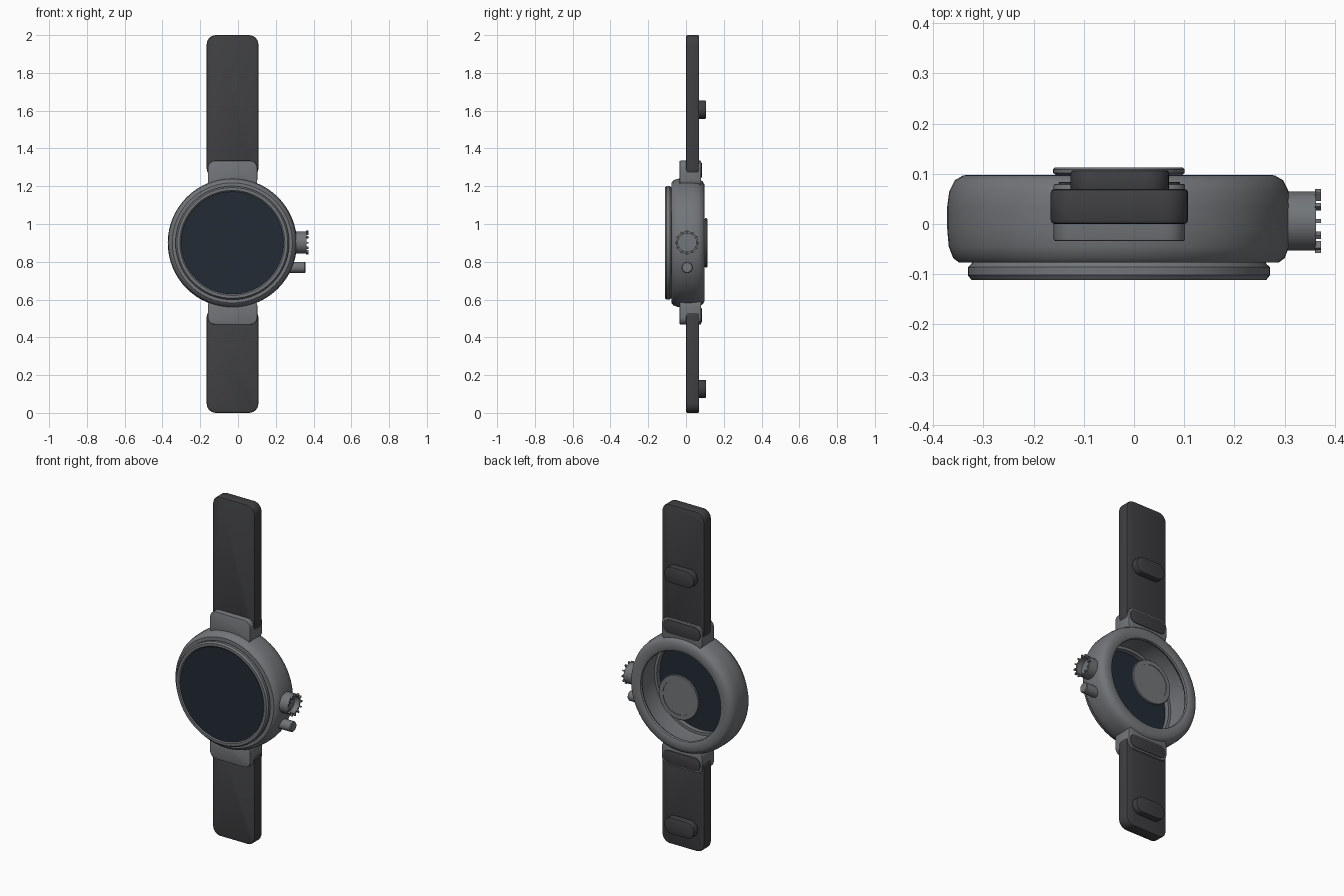
import bpy, bmesh, math
from mathutils import Matrix, Vector

if "Cube" in bpy.data.objects:
    bpy.data.objects.remove(bpy.data.objects["Cube"])

CX, CZ = -0.03, 0.9   # centre of the round case


def material(name, rgb):
    m = bpy.data.materials.new(name)
    m.diffuse_color = (*rgb, 1)
    m.use_nodes = True
    m.node_tree.nodes["Principled BSDF"].inputs["Base Color"].default_value = m.diffuse_color
    return m


METAL = material("metal", (0.17, 0.18, 0.19))
RUBBER = material("rubber", (0.05, 0.051, 0.055))
GLASS = material("glass", (0.016, 0.024, 0.035))


def finish(name, bm, mat, angle=35):
    bmesh.ops.recalc_face_normals(bm, faces=bm.faces)
    me = bpy.data.meshes.new(name)
    bm.to_mesh(me)
    bm.free()
    me.materials.append(mat)
    ob = bpy.data.objects.new(name, me)
    bpy.context.collection.objects.link(ob)
    bpy.ops.object.select_all(action='DESELECT')
    ob.select_set(True)
    bpy.context.view_layer.objects.active = ob
    bpy.ops.object.shade_smooth_by_angle(angle=math.radians(angle))
    return ob


def lathe(name, profile, origin, axis, mat, closed=False, steps=64):
    """Revolve (radius, height) points about an axis through origin."""
    bm = bmesh.new()
    vs = [bm.verts.new((r, 0, h)) for r, h in profile]
    pairs = list(zip(vs, vs[1:])) + ([(vs[-1], vs[0])] if closed else [])
    edges = [bm.edges.new(p) for p in pairs]
    bmesh.ops.spin(bm, geom=vs + edges, cent=(0, 0, 0), axis=(0, 0, 1),
                   angle=math.tau, steps=steps, use_duplicate=False)
    bmesh.ops.remove_doubles(bm, verts=bm.verts, dist=1e-5)
    rot = Vector((0, 0, 1)).rotation_difference(Vector(axis)).to_matrix().to_4x4()
    bm.transform(Matrix.Translation(origin) @ rot)
    return finish(name, bm, mat)


def slab(name, x, y, z, radius, bevel, mat):
    """Rounded rectangle in the XZ plane, extruded along Y with softened rims."""
    bm = bmesh.new()
    pts = []
    corners = [(x[1], z[1], 1, 1), (x[0], z[1], -1, 1), (x[0], z[0], -1, -1), (x[1], z[0], 1, -1)]
    for k, (px, pz, sx, sz) in enumerate(corners):
        for i in range(7):
            a = math.radians(90 * k + 15 * i)
            pts.append((px - sx * radius + radius * math.cos(a), y[0],
                        pz - sz * radius + radius * math.sin(a)))
    face = bm.faces.new([bm.verts.new(p) for p in pts])
    ext = bmesh.ops.extrude_face_region(bm, geom=[face])
    bmesh.ops.translate(bm, vec=(0, y[1] - y[0], 0),
                        verts=[g for g in ext['geom'] if isinstance(g, bmesh.types.BMVert)])
    if bevel:
        rims = [e for e in bm.edges if abs(e.verts[0].co.y - e.verts[1].co.y) < 1e-6]
        bmesh.ops.bevel(bm, geom=rims, offset=bevel, segments=2, profile=0.5, affect='EDGES')
    return finish(name, bm, mat)


# case: hollow rounded ring, open at the back
lathe("case", [(0.285, -0.077), (0.318, -0.077), (0.330, -0.068), (0.339, -0.045), (0.342, -0.01),
               (0.342, 0.035), (0.338, 0.065), (0.327, 0.087), (0.310, 0.097), (0.275, 0.098),
               (0.262, 0.093), (0.258, 0.083), (0.265, 0.07), (0.285, 0.05), (0.29, 0.0)],
      (CX, 0, CZ), (0, 1, 0), METAL, closed=True)

# bezel ring and screen
lathe("bezel", [(0.27, -0.07), (0.29, -0.07), (0.294, -0.08), (0.301, -0.086), (0.301, -0.102),
                (0.293, -0.112), (0.278, -0.112), (0.27, -0.105)],
      (CX, 0, CZ), (0, 1, 0), METAL, closed=True)
lathe("screen", [(0, -0.108), (0.2715, -0.108), (0.2715, -0.098), (0, -0.098)],
      (CX, 0, CZ), (0, 1, 0), GLASS)

# rear sensor: disc inside a raised ring
lathe("sensor_ring", [(0.102, 0.098), (0.126, 0.098), (0.131, 0.102), (0.131, 0.109),
                      (0.127, 0.113), (0.102, 0.113)], (CX, 0, CZ), (0, 1, 0), METAL, closed=True)
lathe("sensor_disc", [(0, 0.098), (0.103, 0.098), (0.103, 0.110), (0, 0.110)],
      (CX, 0, CZ), (0, 1, 0), METAL)

# straps, lugs and studs, above and below the case
for side, strap_z, lug_z, cap_z, stud_z in (
        ("upper", (1.245, 2.0), (1.195, 1.335), (1.245, 1.325), 1.605),
        ("lower", (0.0, 0.555), (0.468, 0.605), (0.478, 0.555), 0.127)):
    slab(side + "_strap", (-0.166, 0.108), (0.0, 0.07), strap_z, 0.05, 0.008, RUBBER)
    slab(side + "_lug", (-0.16, 0.102), (-0.034, 0.08), lug_z, 0.038, 0.004, METAL)
    slab(side + "_lug_cap", (-0.15, 0.092), (0.07, 0.084), cap_z, 0.034, 0.003, RUBBER)
    slab(side + "_stud", (-0.126, 0.07), (0.06, 0.107), (stud_z - 0.048, stud_z + 0.048),
         0.047, 0.006, RUBBER)

# crown: open cup with teeth round its rim
CROWN = Vector((0, 0.006, 0.902))
lathe("crown", [(0, 0.29), (0.059, 0.29), (0.059, 0.362), (0.049, 0.362), (0.049, 0.33), (0, 0.33)],
      CROWN, (1, 0, 0), METAL, steps=48)
bm = bmesh.new()
for i in range(12):
    bmesh.ops.create_cube(bm, size=1, matrix=Matrix.Translation(CROWN)
                          @ Matrix.Rotation(math.tau * i / 12, 4, 'X')
                          @ Matrix.Translation((0.366, 0, 0.056))
                          @ Matrix.Diagonal((0.012, 0.008, 0.016, 1)))
finish("crown_teeth", bm, METAL)

# side button
lathe("side_button", [(0, 0.26), (0.03, 0.26), (0.03, 0.353), (0.026, 0.358), (0, 0.358)],
      (0, 0.006, 0.77), (1, 0, 0), METAL, steps=32)
